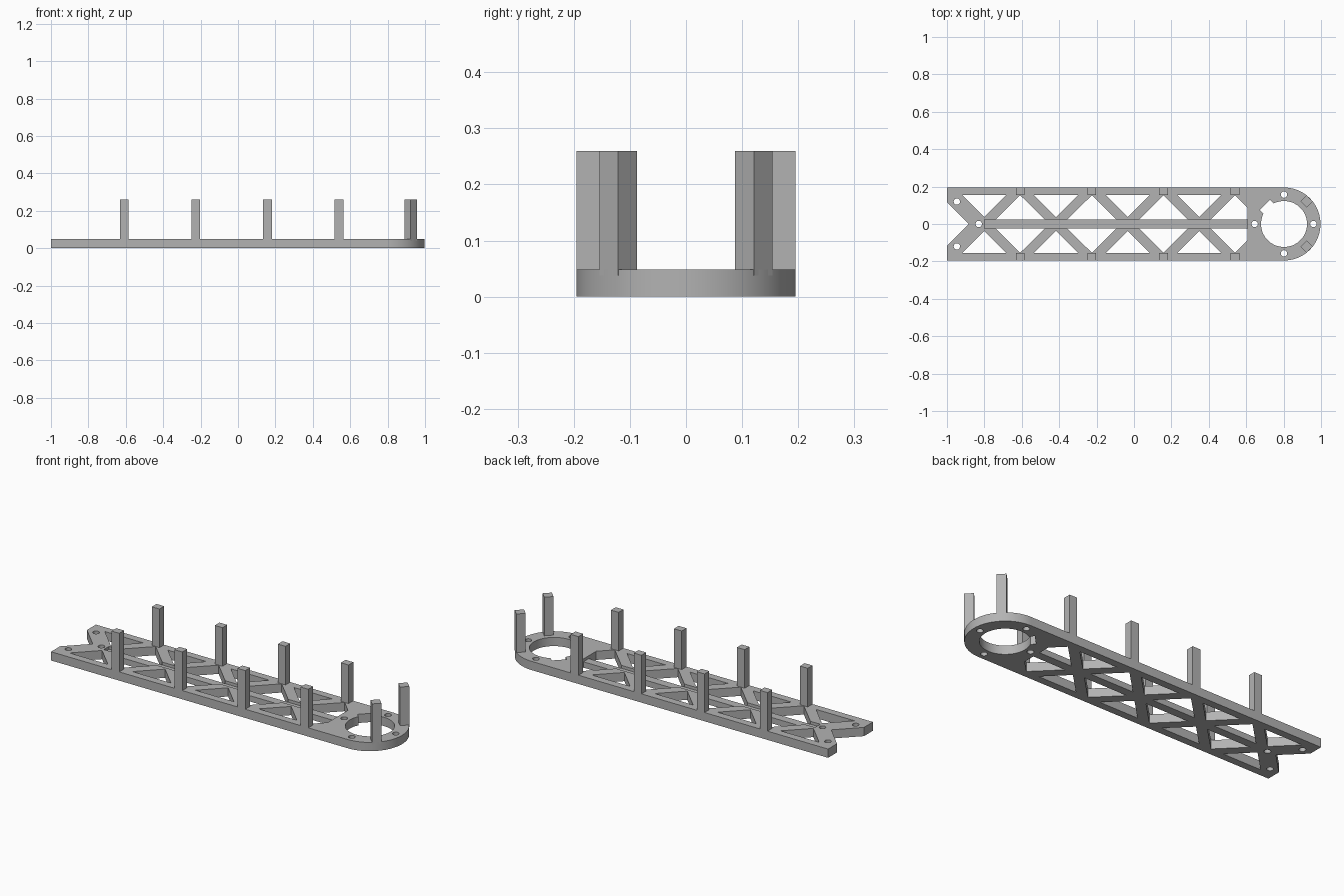
import bpy, bmesh, math

cube = bpy.data.objects.get("Cube")
if cube:
    bpy.data.objects.remove(cube, do_unlink=True)

HALF = 0.195       # half width of the plate
THICK = 0.048
TOP = 0.26         # post height
PITCH = 0.383      # truss bay length
RING_X = 0.802     # centre of the round end
RAIL = 0.154       # inner edge of the side rails
ARM = 0.037        # half width of a diagonal, measured along y
BAR = 0.023        # half width of the centre bar
SOLID_X = 0.607    # where the solid end begins

grey = bpy.data.materials.new("plain grey")
grey.use_nodes = True
grey.diffuse_color = (0.45, 0.45, 0.45, 1)
grey.node_tree.nodes["Principled BSDF"].inputs["Base Color"].default_value = (0.45, 0.45, 0.45, 1)


def prisms(name, outlines, z0, z1):
    """Extrude closed outlines into one object."""
    bm = bmesh.new()
    for pts in outlines:
        low = [bm.verts.new((x, y, z0)) for x, y in pts]
        high = [bm.verts.new((x, y, z1)) for x, y in pts]
        bm.faces.new(low[::-1])
        bm.faces.new(high)
        for i in range(len(pts)):
            j = (i + 1) % len(pts)
            bm.faces.new((low[i], low[j], high[j], high[i]))
    bmesh.ops.recalc_face_normals(bm, faces=bm.faces)
    mesh = bpy.data.meshes.new(name)
    bm.to_mesh(mesh)
    bm.free()
    mesh.materials.append(grey)
    obj = bpy.data.objects.new(name, mesh)
    bpy.context.collection.objects.link(obj)
    return obj


def circle(x, y, r, n):
    return [(x + r * math.cos(2 * math.pi * i / n), y + r * math.sin(2 * math.pi * i / n))
            for i in range(n)]


def box(x, y, half_x, half_y, angle=0.0):
    c, s = math.cos(angle), math.sin(angle)
    return [(x + c * u - s * v, y + s * u + c * v)
            for u, v in ((-half_x, -half_y), (half_x, -half_y), (half_x, half_y), (-half_x, half_y))]


def select_only(obj):
    bpy.ops.object.select_all(action='DESELECT')
    obj.select_set(True)
    bpy.context.view_layer.objects.active = obj


def cut(obj, outlines, z0=-0.05, z1=0.1):
    cutter = prisms("cutter", outlines, z0, z1)
    cutter.hide_render = True
    mod = obj.modifiers.new("cut", 'BOOLEAN')
    mod.operation = 'DIFFERENCE'
    mod.solver = 'EXACT'
    mod.object = cutter
    select_only(obj)
    bpy.ops.object.modifier_apply(modifier=mod.name)
    bpy.data.objects.remove(cutter, do_unlink=True)


# Plate outline: round right end, V notch at the left end
steps = 48
outline = [(RING_X + HALF * math.sin(math.pi * i / steps), -HALF * math.cos(math.pi * i / steps))
           for i in range(steps + 1)]
outline += [(-1, HALF), (-1, 0.117), (-0.883, 0), (-1, -0.117), (-1, -HALF)]
plate = prisms("truss_plate", [outline], 0, THICK)

# Truss openings
crossings = [-0.80 + PITCH * k for k in range(4)]
post_xs = [x + PITCH / 2 for x in crossings]
openings = []
for s in (1, -1):
    for x, p in zip(crossings, post_xs):
        reach = RAIL - ARM
        openings.append([(x, s * ARM), (x + reach, s * RAIL), (x - reach, s * RAIL)])
        start, end = x + ARM + BAR, x + PITCH - ARM - BAR
        if end < SOLID_X:
            openings.append([(start, s * BAR), (end, s * BAR), (p, s * RAIL)])
        else:
            openings.append([(start, s * BAR), (SOLID_X, s * BAR),
                             (SOLID_X, s * (RAIL - SOLID_X + p)), (p, s * RAIL)])
cut(plate, openings)

# Screw holes, large round opening and its key notch
screws = [(RING_X + 0.157 * u, 0.157 * v) for u, v in ((1, 0), (-1, 0), (0, 1), (0, -1))]
screws += [(-0.83, 0), (-0.947, 0.12), (-0.947, -0.12)]
cut(plate, [circle(x, y, 0.017, 20) for x, y in screws])
cut(plate, [circle(RING_X, 0, 0.123, 64)])
diag = math.sqrt(0.5)
cut(plate, [box(RING_X - 0.115 * diag, 0.115 * diag, 0.03, 0.038, math.radians(135))])

# Shallow channel along the centre bar
cut(plate, [box((SOLID_X - 0.80) / 2, 0, (SOLID_X + 0.80) / 2, BAR)], 0.032, 0.1)

select_only(plate)
bpy.ops.object.shade_smooth_by_angle(angle=math.radians(30))

# Upright posts along the rails and on the round end
for side, s in (("left", 1), ("right", -1)):
    y = s * (RAIL + HALF) / 2
    for i, x in enumerate(post_xs):
        prisms(f"rail_post_{side}_{i + 1}", [box(x, y, 0.0235, (HALF - RAIL) / 2)], THICK - 0.01, TOP)
    prisms(f"ring_post_{side}", [box(RING_X + 0.121, s * 0.121, 0.0235, 0.0235, math.pi / 4)],
           THICK - 0.01, TOP)
